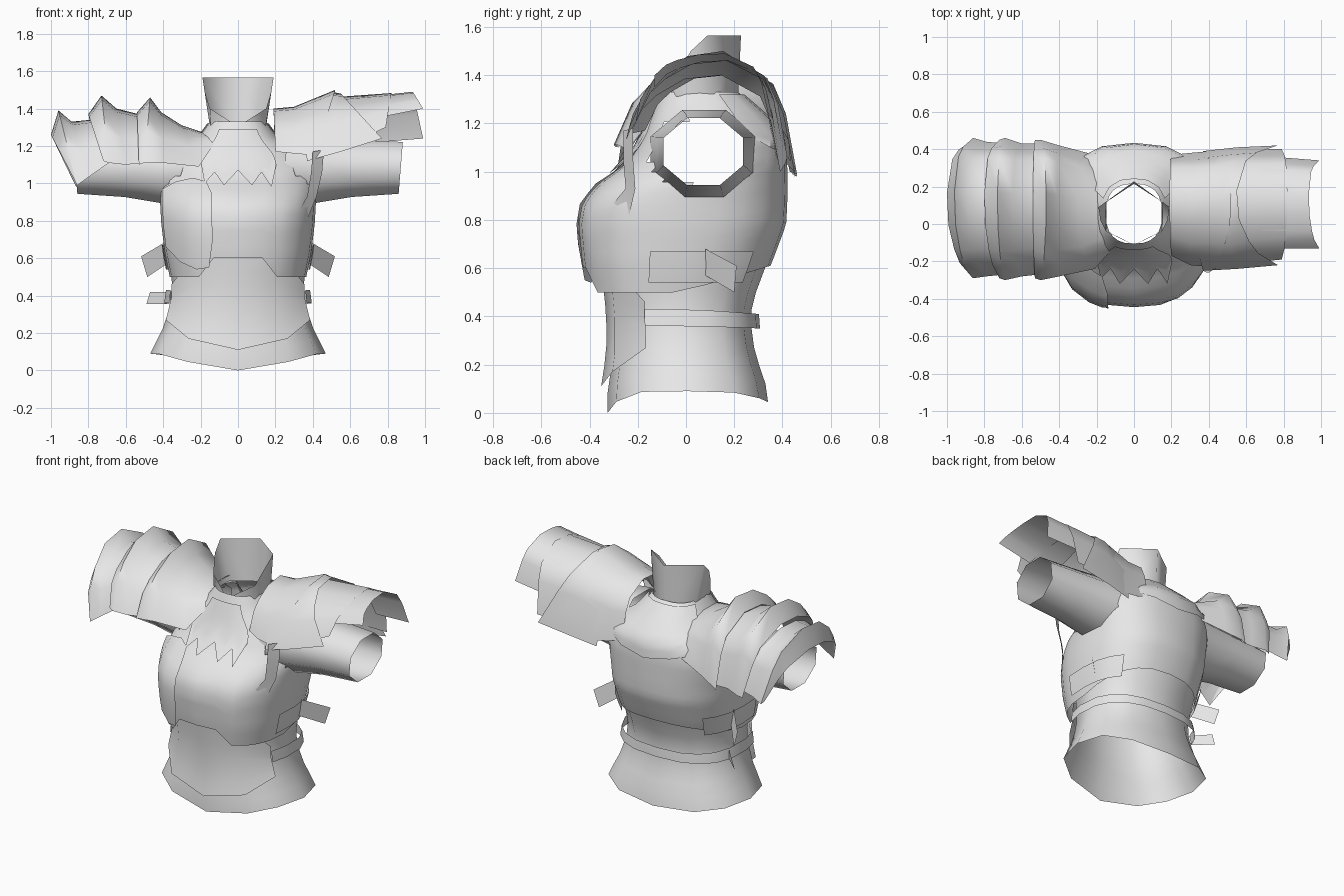
import bpy, bmesh, math
from mathutils import Vector

cube = bpy.data.objects.get("Cube")
if cube:
    bpy.data.objects.remove(cube, do_unlink=True)

grey = bpy.data.materials.new("plain grey")
grey.use_nodes = True
grey.diffuse_color = (0.8, 0.8, 0.8, 1)
grey.node_tree.nodes["Principled BSDF"].inputs["Base Color"].default_value = (0.8, 0.8, 0.8, 1)


def sheet(name, columns, skip=None, angle=40):
    """Surface through columns of points, merged where columns meet."""
    bm = bmesh.new()
    grid = [[bm.verts.new(p) for p in col] for col in columns]
    for a, b in zip(grid, grid[1:]):
        for i in range(len(a) - 1):
            bm.faces.new((a[i], b[i], b[i + 1], a[i + 1]))
    bmesh.ops.remove_doubles(bm, verts=bm.verts, dist=0.0005)
    if skip:
        gone = [f for f in bm.faces if skip(f.calc_center_median())]
        bmesh.ops.delete(bm, geom=gone, context='FACES')
    bmesh.ops.recalc_face_normals(bm, faces=bm.faces)
    mesh = bpy.data.meshes.new(name)
    bm.to_mesh(mesh)
    bm.free()
    mesh.materials.append(grey)
    for p in mesh.polygons:
        p.use_smooth = True
    mesh.set_sharp_from_angle(angle=math.radians(angle))
    ob = bpy.data.objects.new(name, mesh)
    bpy.context.collection.objects.link(ob)


def power(v, p):
    return math.copysign(abs(v) ** p, v)


def surface(table, deg, z, off=0.0):
    """Point on a body whose rings are (z, half width, front y, back y)."""
    zc = min(max(z, table[0][0]), table[-1][0])
    for lo, hi in zip(table, table[1:]):
        if zc <= hi[0]:
            t = (zc - lo[0]) / (hi[0] - lo[0])
            _, w, f, b = [u + (v - u) * t for u, v in zip(lo, hi)]
            break
    c, s = math.cos(math.radians(deg)), math.sin(math.radians(deg))
    return Vector(((w + off) * power(c, 0.8),
                   (f + b) / 2 + ((b - f) / 2 + off) * power(s, 0.8), z))


def patch(name, table, cols, off=0.0, rows=6, skip=None, angle=40):
    """Panel on a body from columns of (degrees, low z, high z)."""
    sheet(name, [[surface(table, d, a + (b - a) * i / rows, off)
                  for i in range(rows + 1)] for d, a, b in cols], skip, angle)


def front(deg):
    return max(0.0, -math.sin(math.radians(deg)))


def back(deg):
    return max(0.0, math.sin(math.radians(deg)))


waist = [(0.09, .47, -.325, .34), (0.25, .39, -.30, .285), (0.40, .35, -.30, .265),
         (0.50, .355, -.31, .29), (0.66, .37, -.33, .35)]
chest = [(0.50, .365, -.405, .30), (0.62, .39, -.43, .355), (0.78, .41, -.445, .415),
         (0.87, .415, -.43, .42), (0.95, .42, -.365, .42), (1.03, .41, -.25, .42),
         (1.15, .36, -.175, .41), (1.24, .22, -.14, .32), (1.33, .15, -.105, .215)]


def armhole(p):
    return abs(p.x) > 0.2 and ((p.y - .075) / .2) ** 2 + ((p.z - 1.08) / .16) ** 2 < 1


# Body: flared waist and jacket
patch("waist", waist, [(d, .09 - .09 * front(d) ** 5 - .045 * back(d) ** 3, .65)
                       for d in range(-180, 181, 30)], rows=8, angle=60)
patch("jacket", chest, [(d, .5 + .1 * (abs(d + 90) < 16) + .11 * back(d), 1.33)
                        for d in range(-180, 181, 15)], rows=20, skip=armhole)

# Panels lying on the body
patch("belly_panel", waist, [(-156, .27, .46), (-120, .17, .62), (-90, .11, .62),
                             (-60, .17, .62), (-24, .27, .46)], .03)
patch("belt", waist, [(d, .36 - .01 * back(d), .43 - .02 * back(d))
                      for d in range(-24, 205, 19)], .035, 1)
patch("breast_plate", chest, [(-156, .66, .97), (-136, .58, 1.01), (-119, .54, 1.03),
                              (-108, .55, 1.01), (-104, .7, .95)], .02)
teeth = [1.12, 1.0, 1.06, .99, 1.07, .99, 1.06, .98, 1.1]
patch("toothed_collar", chest, [(-116 + 6.5 * i, z, 1.29) for i, z in enumerate(teeth)], .015)
patch("back_mantle", chest, [(20, 1.16, 1.32), (45, 1.1, 1.32), (70, 1.07, 1.32),
                             (90, 1.04, 1.32), (110, 1.07, 1.32), (135, 1.1, 1.32),
                             (160, 1.16, 1.32)], .015)
for side, degrees in (("left", range(-12, 45, 14)), ("right", range(136, 193, 14))):
    patch(side + "_side_band", chest, [(d, .54, .67) for d in degrees], .012, 2)

# Standing neck, cut to a V at the front: base and rim points from front to back
half = [((0, -.11, 1.295), (0, -.112, 1.305)), ((.145, -.04, 1.29), (.15, -.04, 1.40)),
        ((.148, .03, 1.29), (.18, .02, 1.50)), ((.148, .12, 1.29), (.19, .09, 1.565)),
        ((0, .215, 1.29), (0, .228, 1.565))]
mirrored = [[(-x, y, z) for x, y, z in col] for col in half[-2::-1]]
sheet("neck_collar", half + mirrored, angle=70)


# Sleeves: open tapering tubes
def sleeve(name, side):
    rings = [(.25, .075, 1.07, .24, .20), (.42, .075, 1.07, .21, .19),
             (.62, .075, 1.08, .19, .165), (.87, .072, 1.083, .178, .15)]
    cols = []
    for k in range(9):
        a = math.radians(45 * k + 22.5)
        cols.append([(side * (x + .012 * math.sin(a)), y + ry * math.cos(a), z + rz * math.sin(a))
                     for x, y, z, ry, rz in rings])
    sheet(name, cols, angle=80)


sleeve("left_sleeve", 1)
sleeve("right_sleeve", -1)

# Shoulder plates: arches of (top x, foot x, top z, front foot z, back foot z, front y, back y)
# sharing one profile of (depth, rise) that leans towards the back
profile = [(0, 0), (.1, .48), (.2, .7), (.38, .94), (.62, 1), (.87, .78), (.94, .52), (1, 0)]


def arch(name, sections):
    cols = []
    for xt, xb, zt, zf, zb, yf, yb in sections:
        col = []
        for u, h in profile:
            foot = zf if u < .5 else zb
            col.append((xb + (xt - xb) * h, yf + (yb - yf) * u, foot + (zt - foot) * h))
        cols.append(col)
    sheet(name, cols, angle=60)


arch("right_shoulder_inner", [
    (-.18, -.13, 1.27, 1.21, 1.18, -.15, .24), (-.30, -.21, 1.31, 1.09, 1.08, -.24, .37),
    (-.41, -.40, 1.38, 1.11, 1.03, -.28, .42), (-.47, -.50, 1.46, 1.11, 1.0, -.30, .45),
    (-.54, -.53, 1.38, 1.10, .98, -.29, .45)])
arch("right_shoulder_middle", [
    (-.53, -.51, 1.37, 1.11, 1.0, -.27, .43), (-.65, -.60, 1.40, 1.10, 1.0, -.28, .43),
    (-.73, -.69, 1.47, 1.11, .99, -.30, .46), (-.80, -.72, 1.37, 1.12, .98, -.29, .45)])
arch("right_shoulder_outer", [
    (-.79, -.69, 1.34, 1.11, 1.02, -.27, .43), (-.89, -.79, 1.33, 1.04, 1.0, -.28, .44),
    (-.96, -.86, 1.39, .99, .98, -.29, .46), (-1.0, -.87, 1.26, 1.01, .99, -.28, .44)])
arch("left_shoulder_inner", [
    (.19, .20, 1.40, 1.17, 1.08, -.17, .37), (.30, .30, 1.41, 1.16, 1.05, -.22, .38),
    (.52, .41, 1.50, 1.15, 1.03, -.23, .39)])
arch("left_shoulder_middle", [
    (.33, .37, 1.40, 1.12, 1.0, -.25, .39), (.50, .55, 1.49, 1.17, 1.03, -.24, .41),
    (.55, .77, 1.48, 1.24, 1.06, -.22, .42)])
arch("left_shoulder_lower", [
    (.50, .58, 1.46, 1.2, 1.1, -.21, .40), (.82, .79, 1.483, 1.3, 1.1, -.19, .40)])
arch("left_shoulder_outer", [
    (.66, .74, 1.46, 1.35, 1.22, -.13, .36), (.935, .99, 1.49, 1.4, 1.24, -.13, .34)])

# Hanging strap and loose flaps
sheet("chest_strap", [
    [(.40, -.26, 1.17), (.39, -.26, 1.05), (.37, -.25, .93), (.335, -.30, .87)],
    [(.46, -.22, 1.18), (.45, -.22, 1.06), (.42, -.21, .93), (.375, -.235, .82)]])
for side, m in (("left", 1), ("right", -1)):
    sheet(side + "_flap", [[(m * .38, .08, .57), (m * .40, .08, .68)],
                           [(m * .485, .20, .50), (m * .518, .21, .61)]])
sheet("belt_end", [[(-.36, .08, .355), (-.36, .08, .42)], [(-.49, .20, .355), (-.47, .20, .42)]])
